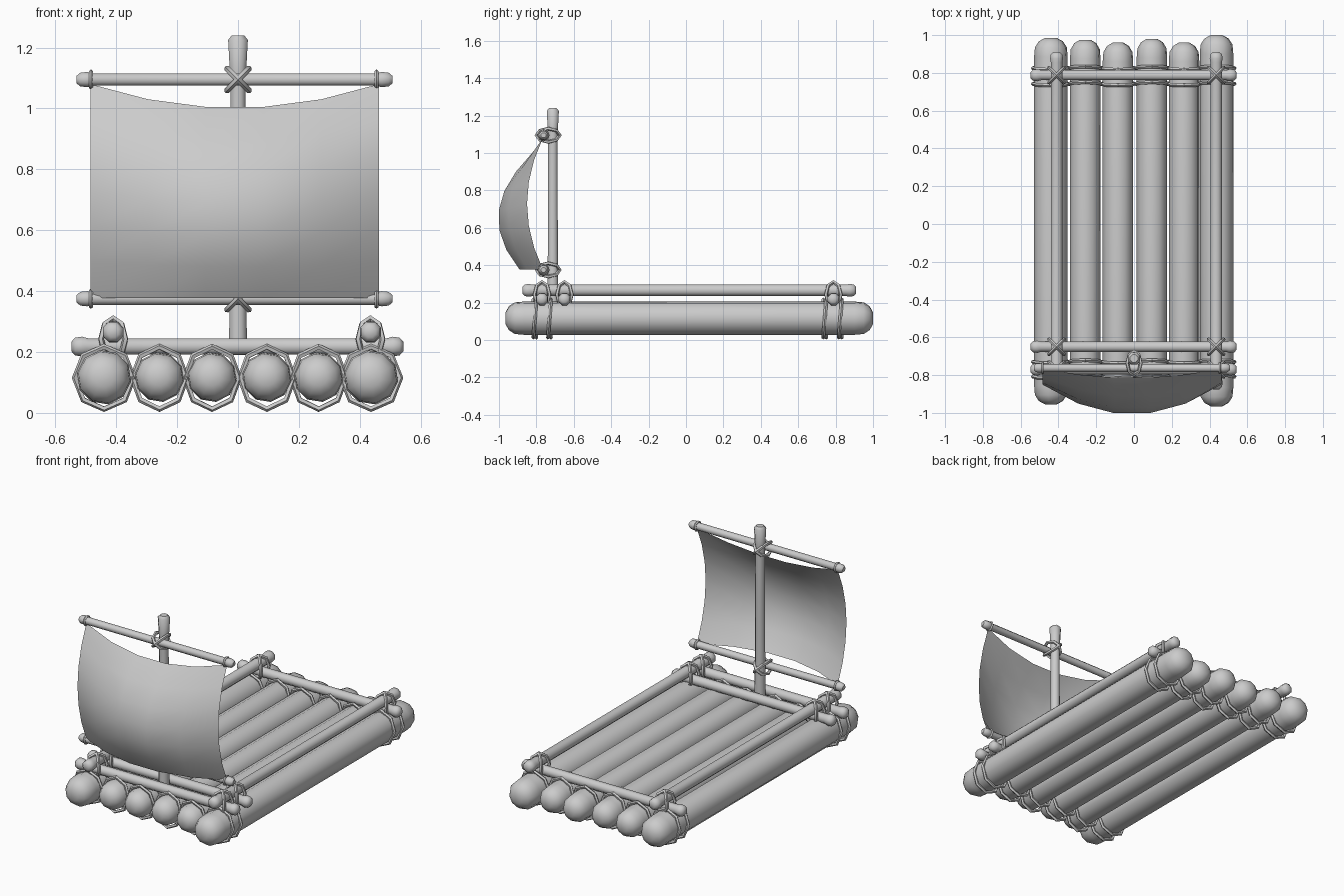
import bpy, bmesh
from math import sin, cos, pi
from mathutils import Vector as V

if "Cube" in bpy.data.objects:
    bpy.data.objects.remove(bpy.data.objects["Cube"])


def finish(name, bm, angle=50):
    bmesh.ops.recalc_face_normals(bm, faces=bm.faces)
    me = bpy.data.meshes.new(name)
    bm.to_mesh(me)
    bm.free()
    ob = bpy.data.objects.new(name, me)
    bpy.context.collection.objects.link(ob)
    bpy.ops.object.select_all(action='DESELECT')
    bpy.context.view_layer.objects.active = ob
    ob.select_set(True)
    bpy.ops.object.shade_smooth_by_angle(angle=angle * pi / 180)
    return ob


def pole(name, p0, p1, profile, sides):
    """Turned pole; profile = (distance from p0, radius)."""
    p0, p1 = V(p0), V(p1)
    d = (p1 - p0).normalized()
    a = d.orthogonal().normalized()
    b = d.cross(a)
    bm = bmesh.new()
    rings = []
    for t, r in profile:
        rings.append([bm.verts.new(p0 + d * t + r * (a * cos(k) + b * sin(k)))
                      for k in (2 * pi * (i + .5) / sides for i in range(sides))])
    for q, s in zip(rings, rings[1:]):
        for i in range(sides):
            j = (i + 1) % sides
            bm.faces.new((q[i], q[j], s[j], s[i]))
    bm.faces.new(rings[0])
    bm.faces.new(rings[-1])
    return finish(name, bm)


def loop(bm, c, a, b, tube, n=8, m=5):
    """Elliptical rope loop around c with half axes a and b."""
    c, a, b = V(c), V(a), V(b)
    nor = a.cross(b).normalized()
    rings = []
    for i in range(n):
        k = 2 * pi * i / n
        out = a * cos(k) + b * sin(k)
        rad = out.normalized()
        rings.append([bm.verts.new(c + out + tube * (rad * cos(f) + nor * sin(f)))
                      for f in (2 * pi * j / m for j in range(m))])
    for i in range(n):
        q, s = rings[i], rings[(i + 1) % n]
        for j in range(m):
            h = (j + 1) % m
            bm.faces.new((q[j], q[h], s[h], s[j]))


def log(name, x, y0, y1, z, r):
    L = y1 - y0
    ends = [(0, .35), (.018, .72), (.05, .95), (.1, 1)]
    prof = [(t, r * k) for t, k in ends] + [(L - t, r * k) for t, k in reversed(ends)]
    pole(name, (x, y0, z), (x, y1, z), prof, 10)


def spar(name, p0, p1, r, knob):
    L = (V(p1) - V(p0)).length
    ends = [(0, knob * .5), (.012, knob * .9), (.035, knob), (.055, r)]
    prof = ends + [(L - t, k) for t, k in reversed(ends)]
    pole(name, p0, p1, prof, 8)


# deck logs and the rope rings round them
logs = [(-.44, -.955, .985, .09), (-.258, -.9, .975, .082), (-.085, -.9, .96, .082),
        (.095, -.9, .98, .082), (.265, -.9, .96, .082), (.437, -.965, 1.0, .09)]
bm = bmesh.new()
for i, (x, y0, y1, r) in enumerate(logs):
    log(f"deck_log_{i + 1}", x, y0, y1, .117, r)
    for y in (-.808, -.73, .742, .825):
        tilt = .008 if i % 2 else -.008
        w = r + .006
        loop(bm, (x, y, .115), (w, 0, 0), (0, tilt, .102), .01)
finish("log_ropes", bm, 40)

# cross bars and side rails
for n, y in (("front", -.77), ("middle", -.65), ("back", .788)):
    spar(f"{n}_cross_bar", (-.547, y, .218), (.543, y, .218), .029, .035)
rails = (-.41, .435)
for n, x in zip(("left", "right"), rails):
    spar(f"{n}_rail", (x, -.875, .266), (x, .91, .266), .033, .037)

# crossed lashings holding rails to bars
bm = bmesh.new()
for x in rails:
    for y in (-.77, -.65, .788):
        for s in (1, -1):
            loop(bm, (x, y, .243), (.04, .04 * s, 0), (0, 0, .068), .01)
finish("rail_lashings", bm, 40)

# mast with flared top
pole("mast", (0, -.712, .19), (0, -.712, 1.24),
     [(0, .032), (.3, .029), (.88, .027), (.93, .029), (1.035, .035), (1.05, .022)], 8)

# yards, end ropes and mast lashings
bm = bmesh.new()
for n, z in (("upper", 1.095), ("lower", .375)):
    spar(f"{n}_yard", (-.53, -.762, z), (.507, -.762, z), .022, .027)
    for x in (-.483, .455):
        loop(bm, (x, -.762, z), (0, .026, 0), (0, 0, .026), .007)
    for s in (1, -1):
        loop(bm, (0, -.737, z), (.036, 0, .036 * s), (0, .062, 0), .01)
finish("yard_lashings", bm, 40)

# billowing sail
bm = bmesh.new()
NU, NV = 5, 6
grid = []
for j in range(NV + 1):
    v = j / NV
    row = []
    for i in range(NU + 1):
        u = 2 * i / NU - 1
        c = 1 - u * u
        edge = .34 * v * (1 - v)
        belly = (.13 * (1 - v) + .05 * v + .27 * v * (1 - v)) * c
        z = .377 + (.703 - .078 * c) * v
        row.append(bm.verts.new((-.011 + .474 * u, -.765 - edge - belly, z)))
    grid.append(row)
for q, s in zip(grid, grid[1:]):
    for i in range(NU):
        bm.faces.new((q[i], q[i + 1], s[i + 1], s[i]))
finish("sail", bm, 60)
